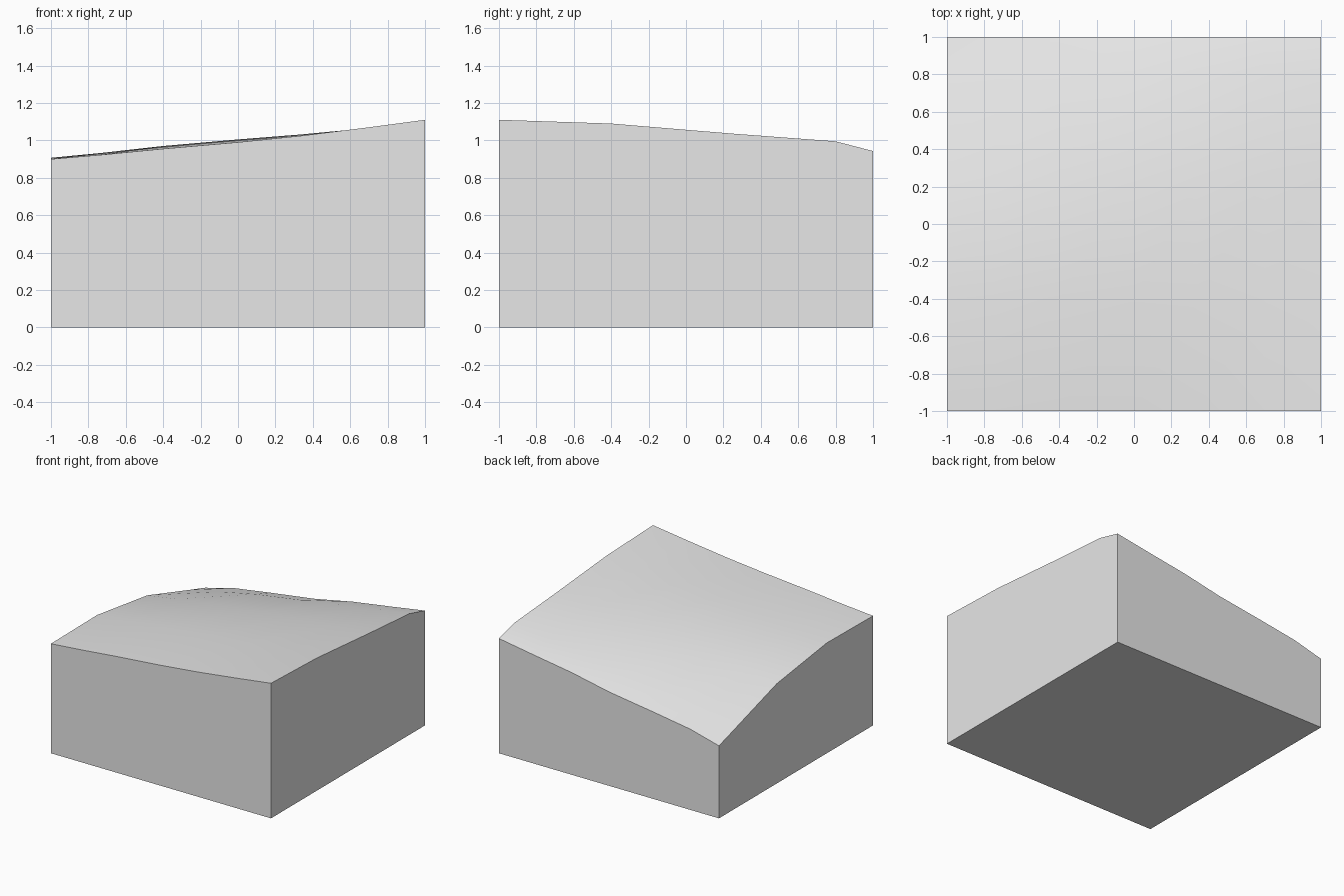
import bpy
import bmesh
import math

cube = bpy.data.objects.get("Cube")
if cube:
    bpy.data.objects.remove(cube, do_unlink=True)

# Height of the sloping ground along each row, from front to back
COLUMNS = (-1, -0.74, -0.4, 0, 0.34, 0.7, 1)
ROWS = {
    -1.0: (0.90, 0.922, 0.955, 0.99, 1.025, 1.07, 1.11),
    -0.4: (0.907, 0.932, 0.97, 1.005, 1.032, 1.066, 1.09),
    0.25: (0.82, 0.86, 0.91, 0.957, 0.99, 1.018, 1.036),
    0.8: (0.655, 0.71, 0.78, 0.84, 0.897, 0.95, 0.995),
    1.0: (0.596, 0.663, 0.715, 0.772, 0.84, 0.895, 0.943),
}

# Plain grey material
grey = bpy.data.materials.new("plain_grey")
grey.use_nodes = True
colour = (0.8, 0.8, 0.8, 1)
grey.diffuse_color = colour
grey.node_tree.nodes["Principled BSDF"].inputs["Base Color"].default_value = colour

# Ground surface
bm = bmesh.new()
grid = [[bm.verts.new((x, y, z)) for x, z in zip(COLUMNS, heights)]
        for y, heights in ROWS.items()]
for near, far in zip(grid, grid[1:]):
    for i in range(len(near) - 1):
        bm.faces.new((near[i], near[i + 1], far[i + 1], far[i]))

# Straight walls down to a flat base
rim = grid[0] + [row[-1] for row in grid[1:]]
rim += grid[-1][-2::-1] + [row[0] for row in grid[-2:0:-1]]
foot = [bm.verts.new((v.co.x, v.co.y, 0)) for v in rim]
for i in range(len(rim)):
    j = (i + 1) % len(rim)
    bm.faces.new((rim[j], rim[i], foot[i], foot[j]))
bm.faces.new(foot[::-1])
bmesh.ops.recalc_face_normals(bm, faces=bm.faces)

mesh = bpy.data.meshes.new("terrain_block")
bm.to_mesh(mesh)
bm.free()
mesh.materials.append(grey)
block = bpy.data.objects.new("terrain_block", mesh)
bpy.context.collection.objects.link(block)

# Smooth ground with crisp wall edges
bpy.ops.object.select_all(action="DESELECT")
block.select_set(True)
bpy.context.view_layer.objects.active = block
bpy.ops.object.shade_smooth_by_angle(angle=math.radians(35))
